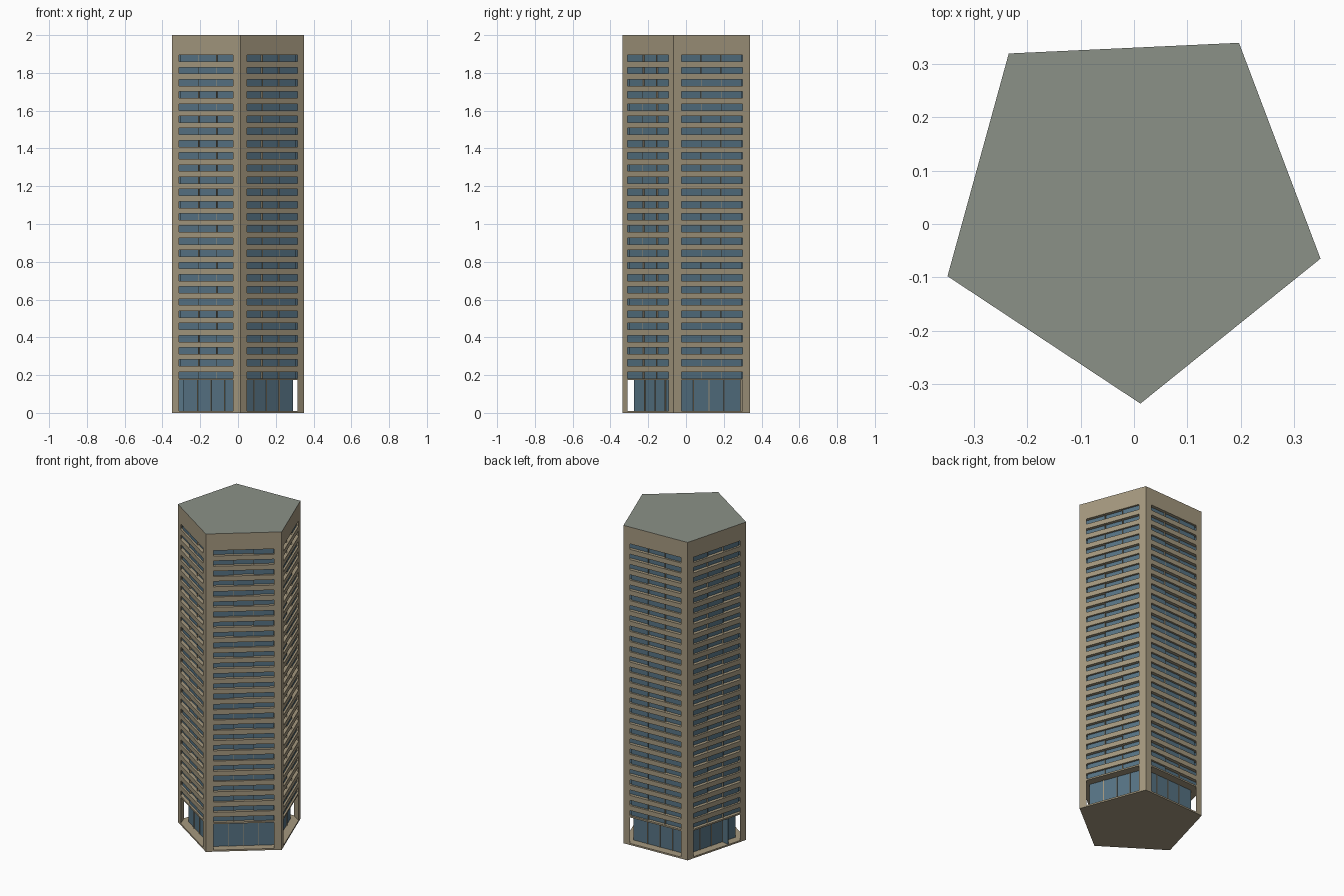
import bpy
import bmesh
import random
from mathutils import Vector

random.seed(4)
cube = bpy.data.objects.get("Cube")
if cube:
    bpy.data.objects.remove(cube, do_unlink=True)

# Footprint, counter-clockwise
PLAN = [Vector(p) for p in ((0.35, -0.065), (0.197, 0.34), (-0.235, 0.32),
                            (-0.35, -0.098), (0.012, -0.337))]
SIDES = len(PLAN)
LEFT_SIDE = 2
HEIGHT = 2.0
PIER = 0.045            # pier width along each side
FLOORS = 27
PITCH = 0.0645
SILL = 0.183            # bottom of the lowest window row
WINDOW = 0.034
BASE = 0.01
LOBBY_TOP = 0.173
WINDOW_DEPTH = 0.02
LOBBY_DEPTH = 0.05


def material(name, color):
    mat = bpy.data.materials.new(name)
    mat.use_nodes = True
    mat.diffuse_color = (*color, 1)
    mat.node_tree.nodes["Principled BSDF"].inputs["Base Color"].default_value = (*color, 1)
    return mat


CONCRETE = material("tan concrete", (0.38, 0.32, 0.215))
GLASS = material("blue glass", (0.095, 0.175, 0.235))
ROOF = material("grey roof", (0.26, 0.285, 0.245))


def side(i):
    """Start, length, direction and inward normal of one side."""
    a, b = PLAN[i], PLAN[(i + 1) % SIDES]
    d = (b - a).normalized()
    return a, (b - a).length, d, Vector((-d.y, d.x))


def inset(dist):
    """Footprint moved inward by a distance."""
    points = []
    for i, corner in enumerate(PLAN):
        n0, n1 = side(i - 1)[3], side(i)[3]
        points.append(corner + (n0 + n1) * dist / (1 + n0.dot(n1)))
    return points


def prism(bm, points, z0, z1):
    """Upright prism over a counter-clockwise outline."""
    low = [bm.verts.new((p.x, p.y, z0)) for p in points]
    high = [bm.verts.new((p.x, p.y, z1)) for p in points]
    bm.faces.new(low[::-1])
    bm.faces.new(high)
    n = len(points)
    for i in range(n):
        j = (i + 1) % n
        bm.faces.new((low[i], low[j], high[j], high[i]))


def strip(bm, i, t0, t1, d0, d1, z0, z1):
    """Box on side i, from t0 to t1 along it and d0 to d1 behind it."""
    a, _, d, n = side(i)
    prism(bm, [a + d * t + n * s for t, s in
               ((t0, d0), (t1, d0), (t1, d1), (t0, d1))], z0, z1)


def finish(bm, name, *mats):
    mesh = bpy.data.meshes.new(name)
    bm.to_mesh(mesh)
    bm.free()
    obj = bpy.data.objects.new(name, mesh)
    bpy.context.collection.objects.link(obj)
    for mat in mats:
        mesh.materials.append(mat)
    return obj


def bays(i, count):
    """Edges of equal bays between the two piers of a side."""
    width = (side(i)[1] - 2 * PIER) / count
    return [PIER + width * k for k in range(count + 1)]


rows = [SILL + k * PITCH for k in range(FLOORS)]

# Base slab and spandrel bands between the window rows
bm = bmesh.new()
prism(bm, PLAN, 0, BASE)
prism(bm, PLAN, LOBBY_TOP, SILL)
for z in rows[:-1]:
    prism(bm, PLAN, z + WINDOW, z + PITCH)
finish(bm, "spandrel_bands", CONCRETE)

# Parapet with the grey roof on top
bm = bmesh.new()
prism(bm, PLAN, rows[-1] + WINDOW, HEIGHT)
bm.normal_update()
for f in bm.faces:
    f.material_index = 1 if f.normal.z > 0.5 else 0
finish(bm, "parapet_and_roof", CONCRETE, ROOF)

# Corner piers
bm = bmesh.new()
for i, corner in enumerate(PLAN):
    before, after = side(i - 1)[2], side(i)[2]
    prism(bm, [corner, corner + after * PIER, corner - before * PIER],
          BASE, rows[-1] + WINDOW)
finish(bm, "corner_piers", CONCRETE)

# Glass cores behind the window rows and the lobby
bm = bmesh.new()
prism(bm, inset(WINDOW_DEPTH), SILL, rows[-1] + WINDOW)
finish(bm, "window_glass", GLASS)
bm = bmesh.new()
prism(bm, inset(LOBBY_DEPTH), BASE, LOBBY_TOP)
finish(bm, "lobby_glass", GLASS)

# Sliding panes set slightly forward in some bays
bm = bmesh.new()
for i in range(SIDES):
    edges = bays(i, 3)
    for z in rows:
        for t0, t1 in zip(edges, edges[1:]):
            if random.random() < 0.5:
                strip(bm, i, t0, t1, WINDOW_DEPTH - 0.008, WINDOW_DEPTH, z, z + WINDOW)
finish(bm, "sliding_panes", GLASS)

# Window and lobby mullions
bm = bmesh.new()
for i in range(SIDES):
    for t in bays(i, 3)[1:-1]:
        for z in rows:
            strip(bm, i, t - 0.0015, t + 0.0015, WINDOW_DEPTH - 0.01, WINDOW_DEPTH,
                  z, z + WINDOW)
    for t in bays(i, 4)[1:-1]:
        strip(bm, i, t - 0.002, t + 0.002, LOBBY_DEPTH - 0.005, LOBBY_DEPTH,
              BASE, LOBBY_TOP)
finish(bm, "mullions", CONCRETE)

# Glass screen across the walkway on the left-hand side
bm = bmesh.new()
t = bays(LEFT_SIDE, 4)[3]
strip(bm, LEFT_SIDE, t - 0.002, t + 0.002, 0.002, LOBBY_DEPTH, BASE, LOBBY_TOP)
finish(bm, "walkway_screen", GLASS)
